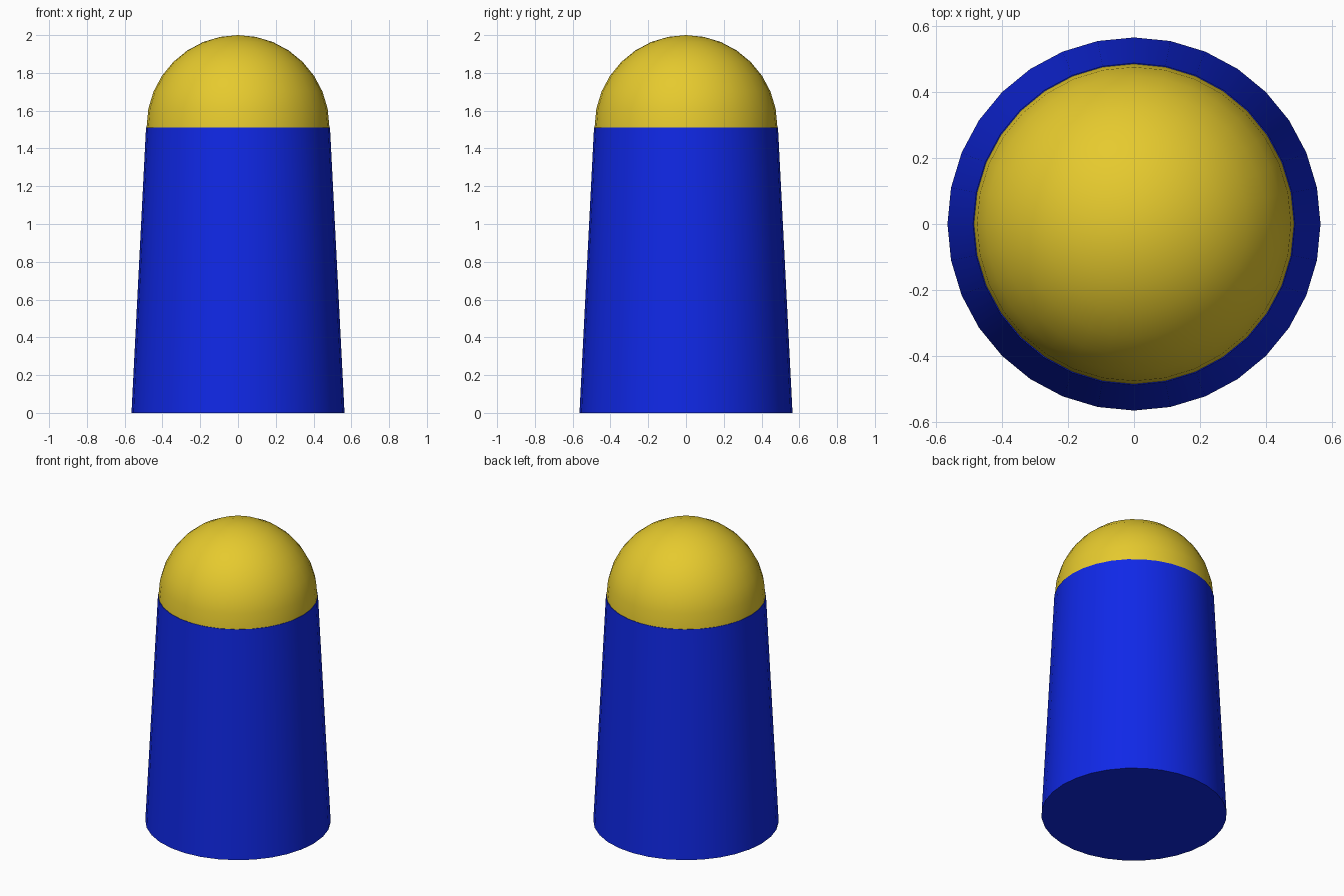
import bpy, bmesh

if "Cube" in bpy.data.objects:
    bpy.data.objects.remove(bpy.data.objects["Cube"])

SIDES = 32
BASE_R, TOP_R = 0.564, 0.487   # tapered body radii
BODY_H = 1.512
CAP_R = 0.484                  # hemisphere, slightly inset from the body rim
CAP_Z = 2.0 - CAP_R


def finish(obj, name, color):
    obj.name = name
    mat = bpy.data.materials.new(name + "_paint")
    mat.diffuse_color = (*color, 1.0)
    mat.use_nodes = True
    mat.node_tree.nodes["Principled BSDF"].inputs["Base Color"].default_value = mat.diffuse_color
    obj.data.materials.append(mat)
    bpy.ops.object.shade_smooth_by_angle(angle=0.6)


# Tapered body, closed at both ends
bpy.ops.mesh.primitive_cone_add(vertices=SIDES, radius1=BASE_R, radius2=TOP_R,
                                depth=BODY_H, location=(0, 0, BODY_H / 2))
finish(bpy.context.object, "tapered_body", (0.005, 0.021, 0.8))

# Domed cap: upper half of a sphere, its rim dropped onto the body
bpy.ops.mesh.primitive_uv_sphere_add(segments=SIDES, ring_count=16, radius=CAP_R,
                                     location=(0, 0, CAP_Z))
cap = bpy.context.object
bm = bmesh.new()
bm.from_mesh(cap.data)
bmesh.ops.delete(bm, geom=[v for v in bm.verts if v.co.z < -0.001], context='VERTS')
for v in bm.verts:
    if v.co.z < 0.001:
        v.co.z = BODY_H - CAP_Z
bm.to_mesh(cap.data)
bm.free()
finish(cap, "domed_cap", (0.79, 0.59, 0.027))
